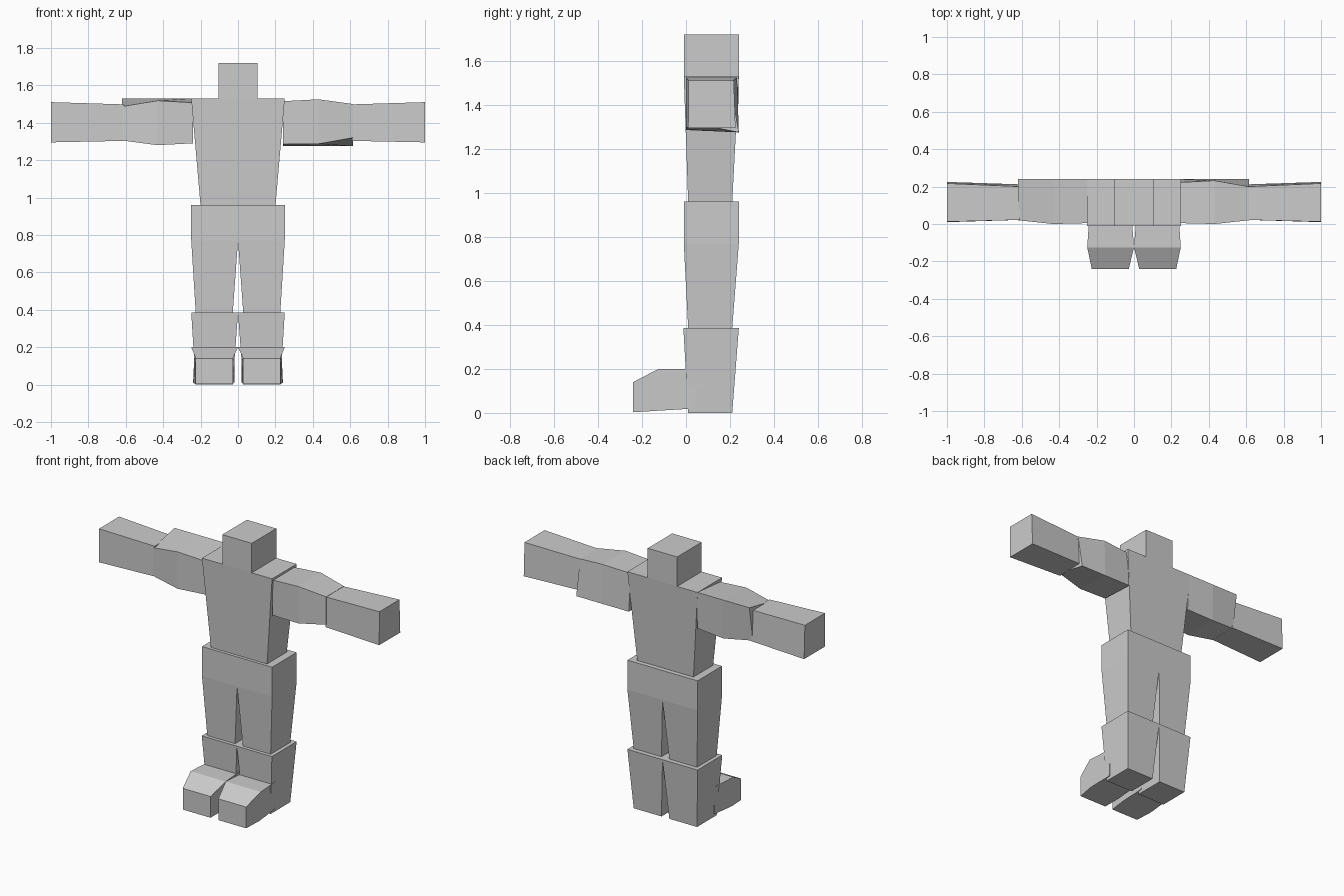
import bpy, bmesh
from mathutils import Vector

if "Cube" in bpy.data.objects:
    bpy.data.objects.remove(bpy.data.objects["Cube"])

grey = bpy.data.materials.new("light_grey")
grey.diffuse_color = (0.6, 0.6, 0.6, 1)
grey.use_nodes = True
grey.node_tree.nodes["Principled BSDF"].inputs["Base Color"].default_value = grey.diffuse_color


def loft(name, rings):
    """Skin a list of equal-length point rings into one closed, flat-shaded part."""
    bm = bmesh.new()
    loops = [[bm.verts.new(Vector(p)) for p in r] for r in rings]
    for a, b in zip(loops, loops[1:]):
        n = len(a)
        for i in range(n):
            bm.faces.new((a[i], a[(i + 1) % n], b[(i + 1) % n], b[i]))
    bm.faces.new(loops[0])
    bm.faces.new(loops[-1])
    bmesh.ops.recalc_face_normals(bm, faces=bm.faces)
    mesh = bpy.data.meshes.new(name)
    bm.to_mesh(mesh)
    bm.free()
    mesh.materials.append(grey)
    obj = bpy.data.objects.new(name, mesh)
    bpy.context.collection.objects.link(obj)
    return obj


def level(z, x0, x1, y0, y1):
    """Horizontal rectangle at height z."""
    return [(x0, y0, z), (x1, y0, z), (x1, y1, z), (x0, y1, z)]


def slice_x(x, *yz):
    """Cross-section of an arm at x."""
    return [(x, y, z) for y, z in yz]


# Head, torso, hips
loft("head", [level(1.53, -.105, .105, -.01, .24), level(1.72, -.105, .105, -.01, .24)])
loft("torso", [level(.955, -.20, .20, .01, .21), level(1.53, -.25, .25, -.01, .24)])
loft("hips", [level(.77, -.25, .25, -.01, .24), level(.96, -.25, .25, -.01, .24)])

# Legs and shoes, one per side
for side, s in (("left", -1), ("right", 1)):
    loft(side + "_thigh", [level(.385, s * .028, s * .226, .01, .21),
                           level(.77, 0, s * .25, -.01, .24)])
    loft(side + "_shin", [level(0, s * .028, s * .226, .01, .21),
                          level(.385, 0, s * .25, -.012, .24)])
    # Stepped shoe profile: (y, z, inner x, outer x)
    profile = [(-.24, .003, .028, .226), (-.24, .14, .028, .226),
               (-.125, .20, .0, .25), (.21, .20, .026, .228),
               (.21, .115, .028, .226), (.05, .12, .02, .235),
               (.04, .02, .024, .232), (-.125, .01, .02, .24)]
    loft(side + "_shoe", [[(s * xi, y, z) for y, z, xi, xo in profile],
                          [(s * xo, y, z) for y, z, xi, xo in profile]])

# Upper arms: corners run front-bottom, back-bottom, back-top, front-top
loft("right_upper_arm", [
    slice_x(.24, (.01, 1.285), (.24, 1.275), (.222, 1.515), (.005, 1.515)),
    slice_x(.43, (.0, 1.287), (.24, 1.275), (.232, 1.525), (.0, 1.525)),
    slice_x(.615, (.02, 1.32), (.24, 1.275), (.20, 1.50), (.02, 1.50))])
loft("left_upper_arm", [
    slice_x(-.24, (.01, 1.29), (.225, 1.29), (.24, 1.53), (.005, 1.507)),
    slice_x(-.43, (.0, 1.28), (.235, 1.28), (.24, 1.53), (.0, 1.518)),
    slice_x(-.62, (.02, 1.305), (.205, 1.305), (.24, 1.53), (.02, 1.487))])

# Forearms
for side, s in (("left", -1), ("right", 1)):
    loft(side + "_forearm", [
        slice_x(s * .61, (.022, 1.303), (.212, 1.303), (.20, 1.498), (.022, 1.498)),
        slice_x(s * 1.0, (.01, 1.295), (.225, 1.295), (.217, 1.51), (.012, 1.51))])
